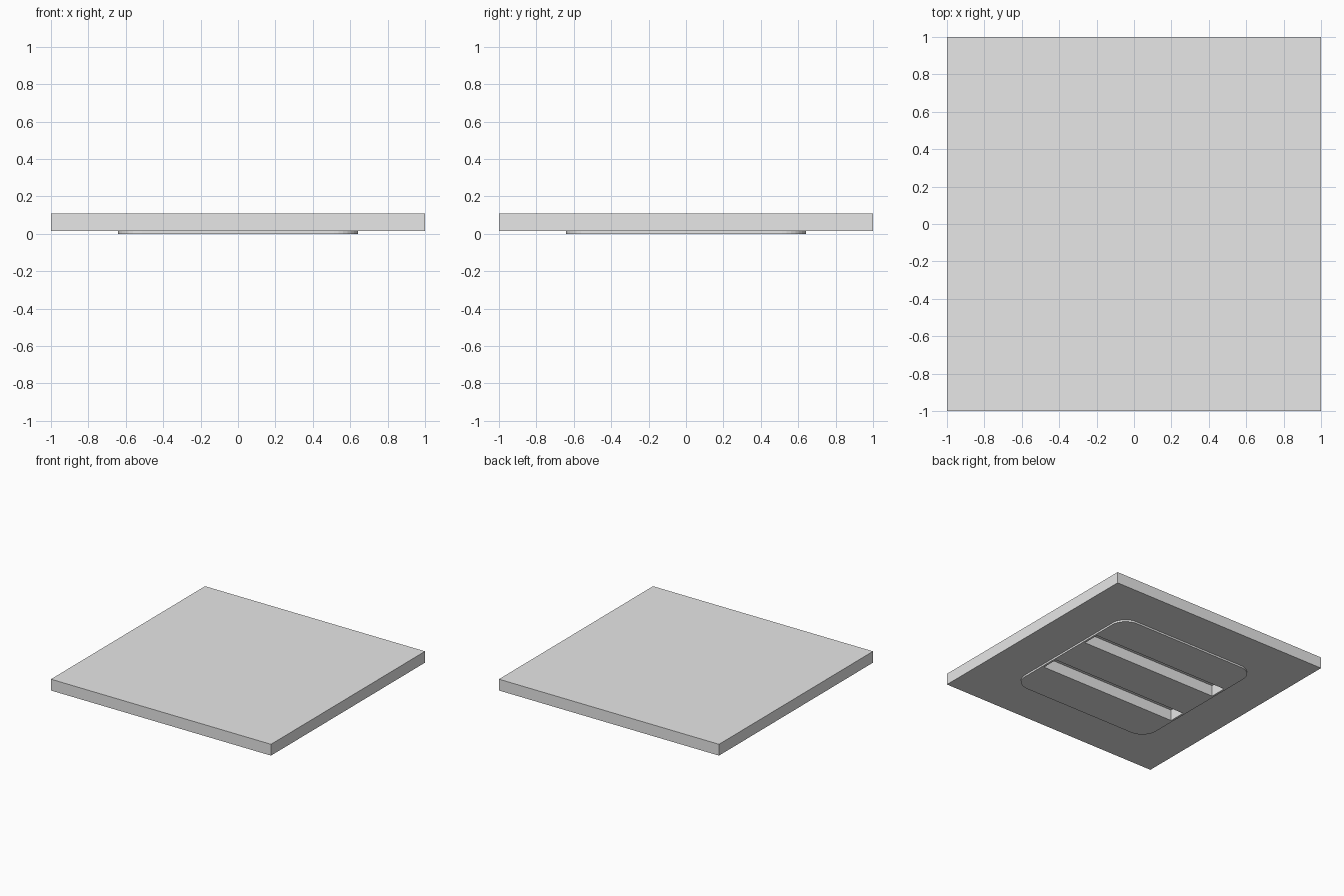
import bpy, bmesh
from mathutils import Matrix

if "Cube" in bpy.data.objects:
    bpy.data.objects.remove(bpy.data.objects["Cube"])

grey = bpy.data.materials.new("light grey")
grey.diffuse_color = (0.8, 0.8, 0.8, 1)
grey.use_nodes = True
grey.node_tree.nodes["Principled BSDF"].inputs["Base Color"].default_value = grey.diffuse_color


def box(name, x0, x1, y0, y1, z0, z1, radius=0):
    """Box, optionally with rounded vertical corners."""
    bm = bmesh.new()
    size = Matrix.Diagonal((x1 - x0, y1 - y0, z1 - z0, 1))
    move = Matrix.Translation(((x0 + x1) / 2, (y0 + y1) / 2, (z0 + z1) / 2))
    bmesh.ops.create_cube(bm, size=1, matrix=move @ size)
    if radius:
        upright = [e for e in bm.edges
                   if abs(e.verts[0].co.z - e.verts[1].co.z) > 1e-4]
        bmesh.ops.bevel(bm, geom=upright, offset=radius, segments=8,
                        profile=0.5, affect='EDGES')
    mesh = bpy.data.meshes.new(name)
    bm.to_mesh(mesh)
    bm.free()
    mesh.materials.append(grey)
    ob = bpy.data.objects.new(name, mesh)
    bpy.context.collection.objects.link(ob)
    return ob


def combine(target, other, operation):
    mod = target.modifiers.new(other.name, 'BOOLEAN')
    mod.object = other
    mod.operation = operation
    mod.solver = 'EXACT'
    other.hide_render = True
    other.hide_set(True)


# Square slab
slab = box("slab", -1, 1, -1, 1, 0.015, 0.108)

# Thin rounded foot pad under the slab
pad = box("foot_pad", -0.642, 0.642, -0.642, 0.642, 0, 0.05, radius=0.13)
combine(slab, pad, 'UNION')

# Two long slots cut up into the underside
for side, y in (("front", -0.24), ("back", 0.24)):
    slot = box(side + "_slot_cutter", -0.625, 0.625, y - 0.07, y + 0.07, -0.05, 0.09)
    combine(slab, slot, 'DIFFERENCE')

# Bake the cuts, then drop the helpers
bpy.context.view_layer.update()
deps = bpy.context.evaluated_depsgraph_get()
final = bpy.data.meshes.new_from_object(slab.evaluated_get(deps))
slab.modifiers.clear()
slab.data = final
for ob in list(bpy.data.objects):
    if ob != slab:
        bpy.data.objects.remove(ob)
